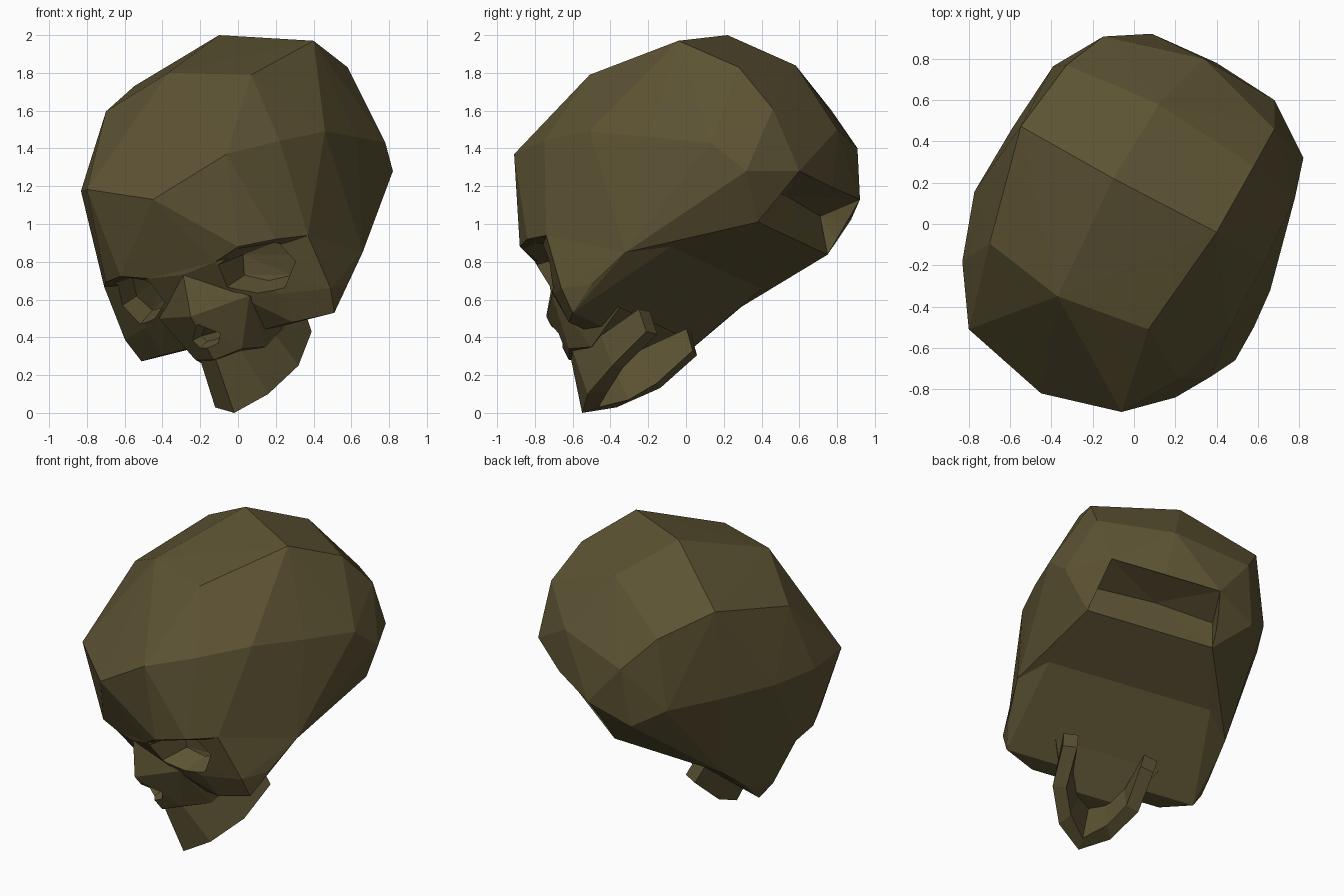
import bpy, bmesh
from mathutils import Vector

if "Cube" in bpy.data.objects:
    bpy.data.objects.remove(bpy.data.objects["Cube"])

# The head is tilted: everything is mirrored over this slanted plane
N = Vector((0.86, -0.465, 0.217)).normalized()
OFF = 0.237
BACK = Vector((0.4, 0.86, 0.29)).normalized()   # from face into the head

mat = bpy.data.materials.new("old_bone")
mat.diffuse_color = (0.108, 0.086, 0.033, 1)
mat.use_nodes = True
mat.node_tree.nodes["Principled BSDF"].inputs["Base Color"].default_value = mat.diffuse_color


def mirror(p):
    p = Vector(p)
    return p - 2 * (p.dot(N) - OFF) * N


def both(half, mid=()):
    return [Vector(p) for p in half] + [mirror(p) for p in half] + [Vector(p) for p in mid]


def add_object(name, bm):
    bmesh.ops.recalc_face_normals(bm, faces=bm.faces)
    me = bpy.data.meshes.new(name)
    bm.to_mesh(me)
    bm.free()
    me.materials.append(mat)
    ob = bpy.data.objects.new(name, me)
    bpy.context.collection.objects.link(ob)
    return ob


def hull(name, pts):
    bm = bmesh.new()
    vs = [bm.verts.new(p) for p in pts]
    bmesh.ops.convex_hull(bm, input=vs)
    bmesh.ops.delete(bm, geom=[v for v in bm.verts if not v.link_faces], context='VERTS')
    return add_object(name, bm)


def combine(ob, other, op):
    m = ob.modifiers.new(op, 'BOOLEAN')
    m.operation, m.solver, m.object = op, 'EXACT', other
    bpy.context.view_layer.objects.active = ob
    bpy.ops.object.modifier_apply(modifier=m.name)
    bpy.data.objects.remove(other)


def socket(name, rim, depth, shrink):
    # tapered pit: rim pushed out in front, shrunken copy inside the head
    c = sum(rim, Vector()) / len(rim)
    outer = [c + (p - c) * 1.1 - BACK * 0.16 for p in rim]
    inner = [c + (p - c) * shrink + BACK * depth for p in rim]
    return hull(name, outer + inner)


# Braincase, from crown down to brow and skull base
M, X, Z, V = (0.68, 0.60, 1.28), (0.69, 0.38, 1.01), (0.61, -0.08, 0.88), (0.66, -0.32, 0.85)
temple = (0.37, -0.74, 0.94)
brow = [(0.20, -0.84, 0.92), (0.0, -0.88, 0.88), (-0.12, -0.80, 0.80)]
dome = [(0.40, -0.04, 1.97), (0.07, -0.51, 1.79), (0.58, 0.28, 1.83), (0.68, 0.46, 1.61),
        (0.82, 0.32, 1.28), (0.78, 0.13, 1.43), (0.63, -0.19, 1.46), (0.46, -0.51, 1.49),
        (-0.06, -0.91, 1.37), (0.22, -0.75, 1.44), (0.71, -0.10, 1.05)]
ridge = [(-0.10, 0.22, 2.0), (-0.37, -0.35, 1.80), (-0.45, -0.82, 1.13),
         (0.12, 0.58, 1.84), (0.34, 0.80, 1.50), (0.40, 0.78, 1.20)]
skull = hull("skull", both(dome + [M, X, Z, V, temple] + brow, ridge))

# Cheekbones and eye rims
cheek = [(0.58, -0.50, 0.68), (0.49, -0.66, 0.66), (0.51, -0.60, 0.53), (0.29, -0.62, 0.48),
         (0.22, -0.70, 0.63), (0.0, -0.70, 0.62)]
face = hull("face", both([Z, V, temple, brow[2]] + cheek, [(-0.29, -0.70, 0.73)]))
combine(skull, face, 'UNION')

# Upper jaw and nose bridge
muzzle = [(0.06, -0.71, 0.62), (0.02, -0.62, 0.34), (0.15, -0.50, 0.35), (0.33, -0.35, 0.56)]
bridge = [(-0.29, -0.70, 0.73), (-0.25, -0.74, 0.51), (-0.18, -0.68, 0.40), (-0.13, -0.62, 0.28)]
combine(skull, hull("upper_jaw", both(muzzle, bridge)), 'UNION')

# Notch under the back of the head
out = Vector((0.12, 0.25, -0.2))
edge = both([M, X])
notch = hull("notch", edge + [p + out for p in edge] + both([(0.60, 0.37, 1.20)], [(0.28, 0.53, 1.15)]))
combine(skull, notch, 'DIFFERENCE')

# Eye sockets
eye = [Vector(p) for p in [(-0.11, -0.78, 0.79), (0.0, -0.85, 0.88), (0.20, -0.82, 0.91),
                           (0.31, -0.77, 0.79), (0.25, -0.73, 0.64), (0.08, -0.75, 0.60),
                           (-0.10, -0.76, 0.64)]]
for rim in (eye, [mirror(p) for p in eye]):
    combine(skull, socket("eye_socket", rim, 0.2, 0.72), 'DIFFERENCE')

# Nose opening
nose = both([(-0.06, -0.69, 0.43), (-0.08, -0.67, 0.35)], [(-0.23, -0.74, 0.50)])
combine(skull, socket("nose_opening", nose, 0.08, 0.5), 'DIFFERENCE')

# Lower jaw: U-shaped band, thickened inward
low = [(0.16, -0.52, 0.10), (0.32, -0.39, 0.25), (0.39, -0.21, 0.43)]
top = [(0.01, -0.60, 0.33), (0.20, -0.45, 0.41), (0.35, -0.25, 0.55)]
low = [mirror(p) for p in reversed(low)] + [Vector((-0.02, -0.55, 0.0))] + [Vector(p) for p in low]
top = [mirror(p) for p in reversed(top)] + [Vector((-0.12, -0.61, 0.29))] + [Vector(p) for p in top]


def inward(p):
    side = p.dot(N) - OFF
    return p - N * side * 0.3 + BACK * (0.1 if abs(side) < 0.2 else 0.02)


bm = bmesh.new()
rings = [[bm.verts.new(q) for q in (a, b, inward(b), inward(a))] for a, b in zip(low, top)]
for r, s in zip(rings, rings[1:]):
    for i in range(4):
        j = (i + 1) % 4
        bm.faces.new((r[i], r[j], s[j], s[i]))
bm.faces.new(rings[0])
bm.faces.new(rings[-1])
add_object("lower_jaw", bm)
